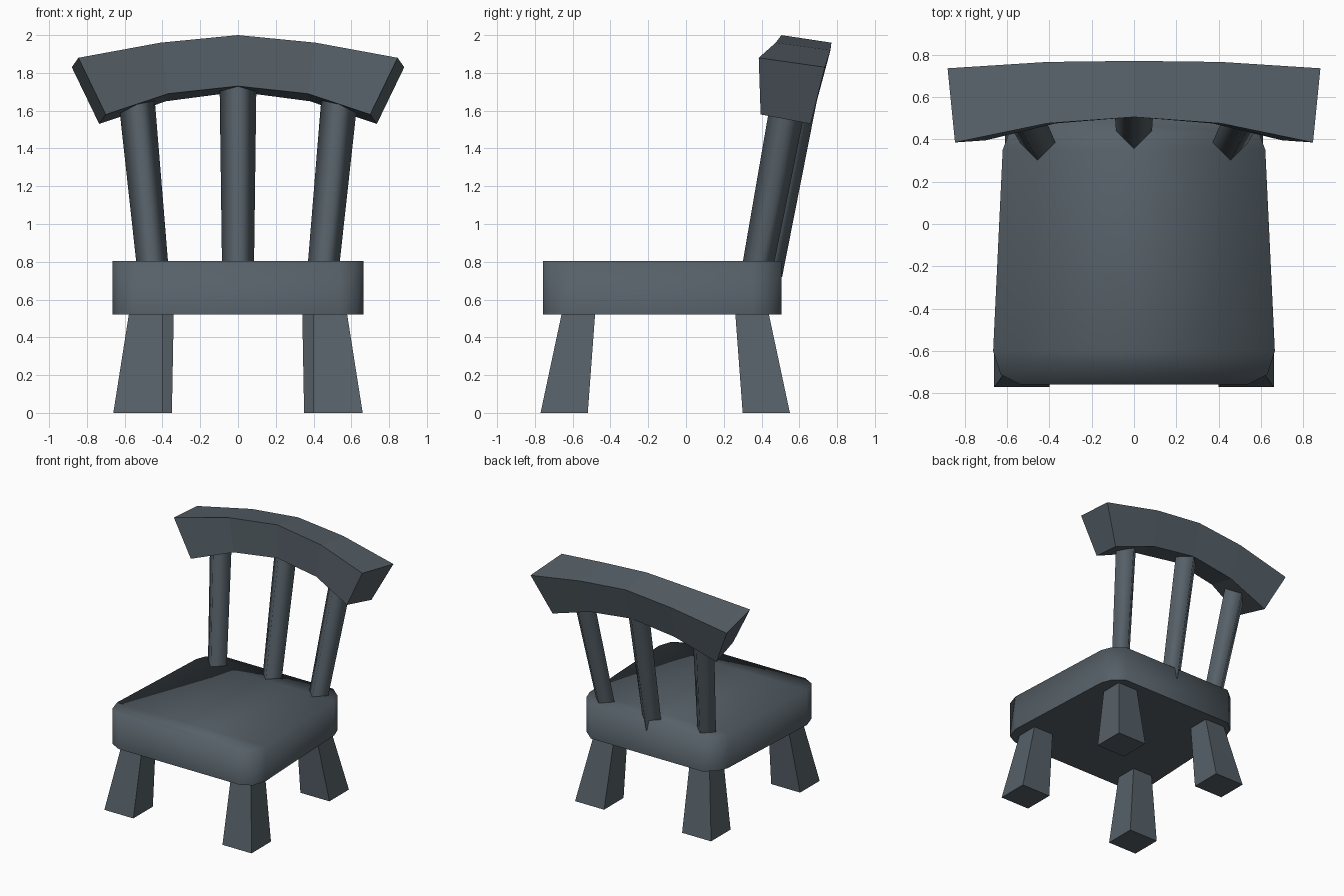
import bpy
from mathutils import Vector

cube = bpy.data.objects.get("Cube")
if cube:
    bpy.data.objects.remove(cube, do_unlink=True)

slate = bpy.data.materials.new("slate_grey")
slate.use_nodes = True
colour = (0.093, 0.118, 0.138, 1)
slate.diffuse_color = colour
slate.node_tree.nodes["Principled BSDF"].inputs["Base Color"].default_value = colour


def make_object(name, verts, faces):
    mesh = bpy.data.meshes.new(name)
    mesh.from_pydata(verts, [], faces)
    mesh.materials.append(slate)
    obj = bpy.data.objects.new(name, mesh)
    bpy.context.collection.objects.link(obj)
    return obj


def loft(name, rings, smooth=False):
    """Join equal rings of points with quads and cap both ends."""
    n = len(rings[0])
    verts = [p for ring in rings for p in ring]
    faces = [tuple(reversed(range(n))),
             tuple(range(len(verts) - n, len(verts)))]
    sides = [(r * n + i, r * n + (i + 1) % n, (r + 1) * n + (i + 1) % n, (r + 1) * n + i)
             for r in range(len(rings) - 1) for i in range(n)]
    obj = make_object(name, verts, faces + sides)
    for poly in obj.data.polygons:
        poly.use_smooth = smooth and poly.index > 1
    return obj


def rectangle(x0, x1, y0, y1, z):
    return [(x0, y0, z), (x1, y0, z), (x1, y1, z), (x0, y1, z)]


def diamond(x, y, z, r):
    return [(x, y - r, z), (x + r, y, z), (x, y + r, z), (x - r, y, z)]


def mirror_ring(ring):
    return [(-x, y, z) for x, y, z in reversed(ring)]


# Seat: softly shaded slab with rounded corners, its top made of cross strips
half = [(0.54, -0.757), (0.63, -0.71), (0.665, -0.60),
        (0.62, 0.35), (0.59, 0.43), (0.50, 0.505)]
outline = half + [(-x, y) for x, y in reversed(half)]
n = len(outline)
verts = [(x, y, z) for z in (0.52, 0.805) for x, y in outline]
bottom = [tuple(reversed(range(n)))]
walls = [(i, (i + 1) % n, n + (i + 1) % n, n + i) for i in range(n)]
strips = [(n + i, n + i + 1, 2 * n - 2 - i, 2 * n - 1 - i) for i in range(len(half) - 1)]
seat = make_object("seat", verts, bottom + walls + strips)
for poly in seat.data.polygons:
    poly.use_smooth = poly.index > 0

# Legs: splayed square posts, mirrored left and right
front = [rectangle(0.40, 0.66, -0.77, -0.52, 0), rectangle(0.40, 0.575, -0.655, -0.48, 0.54)]
back = [rectangle(0.35, 0.61, 0.30, 0.55, 0), rectangle(0.34, 0.515, 0.26, 0.435, 0.54)]
for place, rings in (("front", front), ("back", back)):
    loft(place + "_leg_left", rings)
    loft(place + "_leg_right", [mirror_ring(r) for r in rings])

# Spindles: four-sided leaning rods that widen upward
outer = [diamond(0.447, 0.37, 0.72, 0.083), diamond(0.542, 0.555, 1.71, 0.097)]
loft("spindle_left", outer, True)
loft("spindle_right", [mirror_ring(r) for r in outer], True)
loft("spindle_middle", [diamond(0, 0.425, 0.72, 0.084), diamond(0, 0.62, 1.78, 0.098)], True)

# Top rail: curved beam, each section running round from its lower front edge
end = [(0.70, 0.395, 1.58), (0.735, 0.66, 1.53), (0.88, 0.735, 1.83), (0.845, 0.385, 1.88)]
mid = [(0.37, 0.475, 1.69), (0.38, 0.69, 1.65), (0.41, 0.765, 1.92), (0.41, 0.475, 1.96)]
centre = [(0, 0.505, 1.73), (0, 0.70, 1.70), (0, 0.77, 1.96), (0, 0.505, 2.0)]
flip = [[(-x, y, z) for x, y, z in ring] for ring in (end, mid)]
loft("top_rail", flip + [centre, mid, end])
